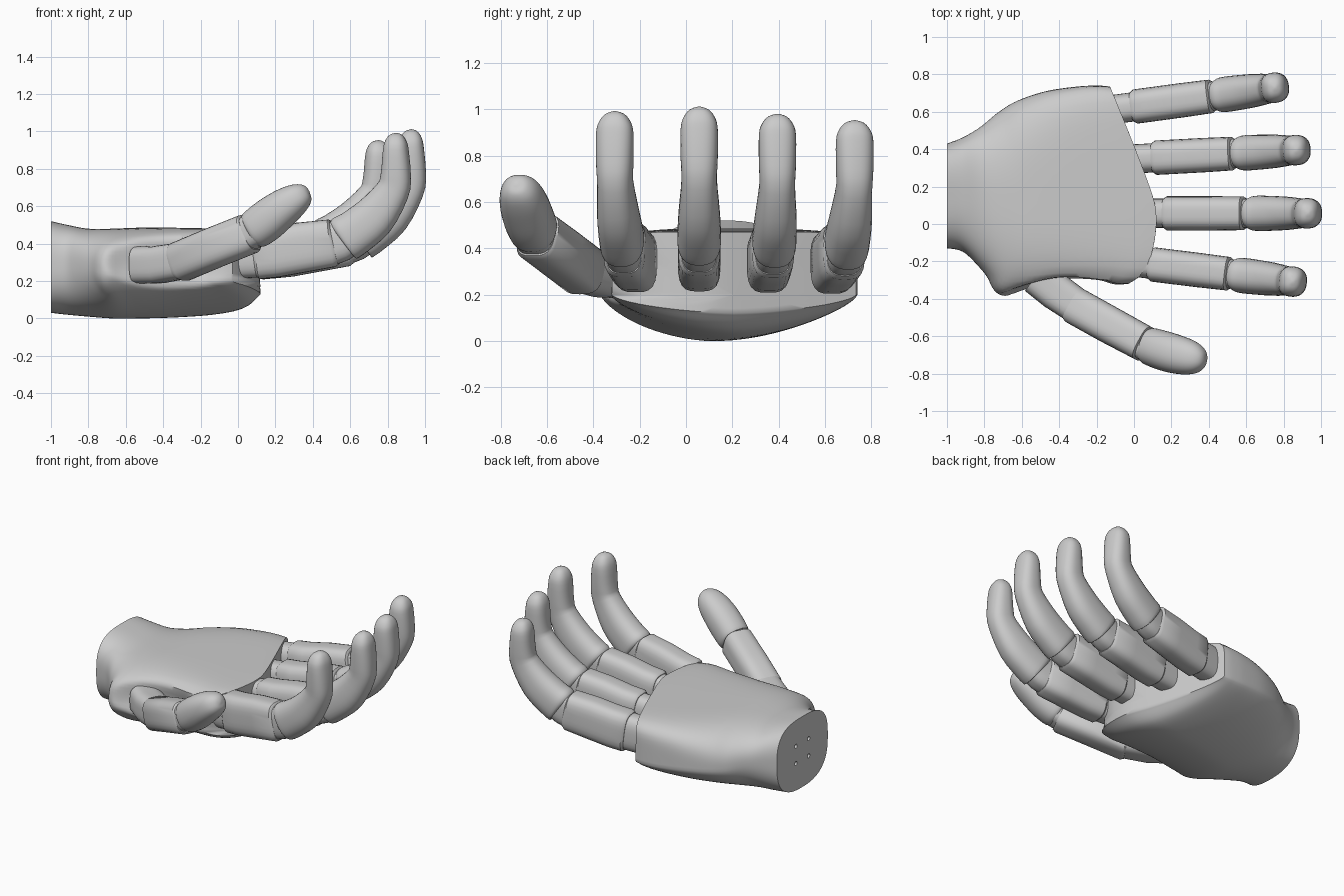
import bpy, bmesh, math
from mathutils import Vector

if "Cube" in bpy.data.objects:
    bpy.data.objects.remove(bpy.data.objects["Cube"])

def make(name, rings, angle=40):
    """Skin a list of equal-length point rings into a closed smooth object."""
    bm = bmesh.new()
    rows = [[bm.verts.new(p) for p in r] for r in rings]
    k = len(rows[0])
    for a, b in zip(rows, rows[1:]):
        for i in range(k):
            j = (i + 1) % k
            bm.faces.new((a[i], a[j], b[j], b[i]))
    bm.faces.new(rows[0][::-1])
    bm.faces.new(rows[-1])
    bmesh.ops.recalc_face_normals(bm, faces=bm.faces)
    me = bpy.data.meshes.new(name)
    bm.to_mesh(me)
    bm.free()
    ob = bpy.data.objects.new(name, me)
    bpy.context.collection.objects.link(ob)
    bpy.context.view_layer.objects.active = ob
    bpy.ops.object.select_all(action='DESELECT')
    ob.select_set(True)
    bpy.ops.object.shade_smooth_by_angle(angle=math.radians(angle))
    return ob

def spline(rows, steps):
    """Catmull-Rom interpolation of number rows."""
    out = []
    for i in range(len(rows) - 1):
        p0, p1, p2, p3 = (rows[max(0, i - 1)], rows[i], rows[i + 1],
                          rows[min(len(rows) - 1, i + 2)])
        for s in range(steps):
            t = s / steps
            out.append([b + .5 * t * (c - a + t * (2*a - 5*b + 4*c - d + t * (3*(b - c) + d - a)))
                        for a, b, c, d in zip(p0, p1, p2, p3)])
    return out + [list(rows[-1])]

def superellipse(t, n):
    c, s = math.cos(t), math.sin(t)
    r = (abs(c) ** n + abs(s) ** n) ** (-1 / n)
    return c * r, s * r

def limb(name, rows, n=2.6, steps=1, k=32):
    """Tube along rows of (x, y, z, half width, half thickness)."""
    rows = spline(rows, steps)
    pts = [Vector(r[:3]) for r in rows]
    rings = []
    for i, r in enumerate(rows):
        tan = (pts[min(i + 1, len(pts) - 1)] - pts[max(i - 1, 0)]).normalized()
        side = Vector((-tan.y, tan.x, 0))
        side = side.normalized() if side.length > .05 else Vector((0, 1, 0))
        up = tan.cross(side)
        ring = []
        for j in range(k):
            a, b = superellipse(2 * math.pi * j / k, n)
            ring.append(pts[i] + side * a * r[3] + up * b * r[4])
        rings.append(ring)
    return make(name, rings)

# Palm: sections from wrist to knuckle edge
EDGE = spline([(-.36, -.08), (-.32, -.03), (-.28, .03), (-.2, .08), (-.1, .108), (.03, .12),
               (.15, .10), (.42, 0), (.74, -.13)], 5)

def edge_x(y):
    y = min(max(y, EDGE[0][0]), EDGE[-1][0])
    for (a, xa), (b, xb) in zip(EDGE, EDGE[1:]):
        if y <= b:
            return xa + (xb - xa) * (y - a) / (b - a)

# u, y low, y high, z top, z bottom, z widest, upper and lower exponents
SECTIONS = [(0, -.13, .43, .52, .03, .28, 3, 2.6),
            (.08, -.15, .46, .50, .02, .28, 2.8, 2.3),
            (.18, -.25, .515, .48, .01, .27, 2.6, 2),
            (.30, -.375, .60, .48, 0, .24, 2.8, 1.75),
            (.42, -.37, .66, .485, 0, .23, 3.4, 1.65),
            (.6, -.335, .71, .485, .005, .22, 4.6, 1.6),
            (.8, -.32, .735, .48, .02, .205, 6.5, 1.55),
            (.93, -.325, .74, .475, .05, .2, 8, 1.55),
            (1, -.32, .735, .47, .12, .2, 9, 1.6)]
secs = [(s, 1) for s in spline(SECTIONS, 6)]
secs += [(SECTIONS[-1], f) for f in (.75, .5, .25, .02)]
rings = []
for (u, y0, y1, zt, zb, zc, n, m), f in secs:
    ring = []
    for j in range(80):
        t = 2 * math.pi * j / 80
        a, b = superellipse(t, n if t <= math.pi else m)
        y = (y0 + y1) / 2 + a * f * (y1 - y0) / 2
        z = zc + b * f * ((zt - zc) if b > 0 else (zc - zb))
        x = -1 + u * (edge_x(y) + 1)
        # shallow hollow where the thumb sits
        r2 = ((x + .34) / .38) ** 2 + ((z - .3) / .14) ** 2
        w = max(0, 1 - r2) * min(1, max(0, (-.1 - y) / .15)) * min(1, (1 - u) / .15)
        ring.append((x, y + .06 * w, z))
    rings.append(ring)
palm = make("palm", rings, 45)

# Four mounting holes in the wrist face
for i, (y, z) in enumerate([(.08, .22), (.22, .22), (.08, .34), (.22, .34)]):
    bpy.ops.mesh.primitive_cylinder_add(vertices=16, radius=.014, depth=.2,
                                        location=(-1, y, z), rotation=(0, math.pi / 2, 0))
    cutter = bpy.context.object
    cutter.name = f"wrist_hole_cutter_{i + 1}"
    cutter.hide_render = True
    cutter.hide_set(True)
    cutter.display_type = 'WIRE'
    mod = palm.modifiers.new("hole", 'BOOLEAN')
    mod.object = cutter
    mod.solver = 'EXACT'

# Fingers: shared side profile (x, z, half width, half thickness)
ROOT = [(-.06, .33, .078, .12), (.16, .345, .078, .122)]
LOWER = [(.09, .342, .08, .124), (.105, .344, .092, .134), (.2, .353, .092, .134),
         (.35, .38, .092, .134), (.505, .402, .09, .128), (.52, .405, .078, .116)]
KNUCKLE = [(.47, .395, .078, .114), (.55, .415, .078, .112), (.64, .475, .078, .1)]
UPPER = [(.565, .42, .08, .112), (.577, .428, .093, .125), (.63, .46, .094, .122),
         (.735, .545, .089, .115), (.832, .68, .077, .09), (.85, .77, .08, .08),
         (.85, .9, .08, .068), (.852, .95, .066, .056), (.855, .98, .04, .034),
         (.856, .992, .006, .006)]
FINGERS = [("index", 0, -.204, -7, 1), ("middle", .075, .057, 0, 1.025),
           ("ring", .015, .348, 3.1, .985), ("little", -.095, .627, 7.7, .95)]
for fname, dx, y, deg, s in FINGERS:
    for part, prof, n, st in (("root", ROOT, 3, 1), ("lower_segment", LOWER, 3.4, 1),
                              ("knuckle", KNUCKLE, 3, 3), ("upper_segment", UPPER, 2.5, 3)):
        ob = limb(f"{fname}_{part}",
                  [(x + dx, 0, .21 + (z - .21) * s, w, h) for x, z, w, h in prof], n, st)
        ob.location.y = y
        ob.rotation_euler.z = math.radians(deg)

# Thumb
limb("thumb_root", [(-.52, -.28, .285, .1, .1), (-.42, -.36, .288, .1, .1),
                    (-.29, -.45, .31, .094, .098)], 3.4)
limb("thumb_lower_segment", [(-.325, -.43, .295, .09, .095), (-.31, -.44, .302, .1, .107),
                             (-.13, -.54, .378, .1, .107), (.055, -.64, .452, .097, .107),
                             (.065, -.645, .457, .088, .097)], 3.2)
limb("thumb_knuckle", [(.03, -.63, .44, .088, .092), (.12, -.67, .49, .088, .092)], 3)
limb("thumb_upper_segment", [(.075, -.65, .465, .085, .09), (.09, -.655, .475, .1, .105),
                             (.15, -.675, .52, .105, .11), (.22, -.695, .575, .104, .104),
                             (.29, -.712, .625, .094, .09), (.34, -.724, .657, .074, .07),
                             (.37, -.731, .675, .042, .042), (.38, -.733, .68, .006, .006)],
     2.3, 4)
